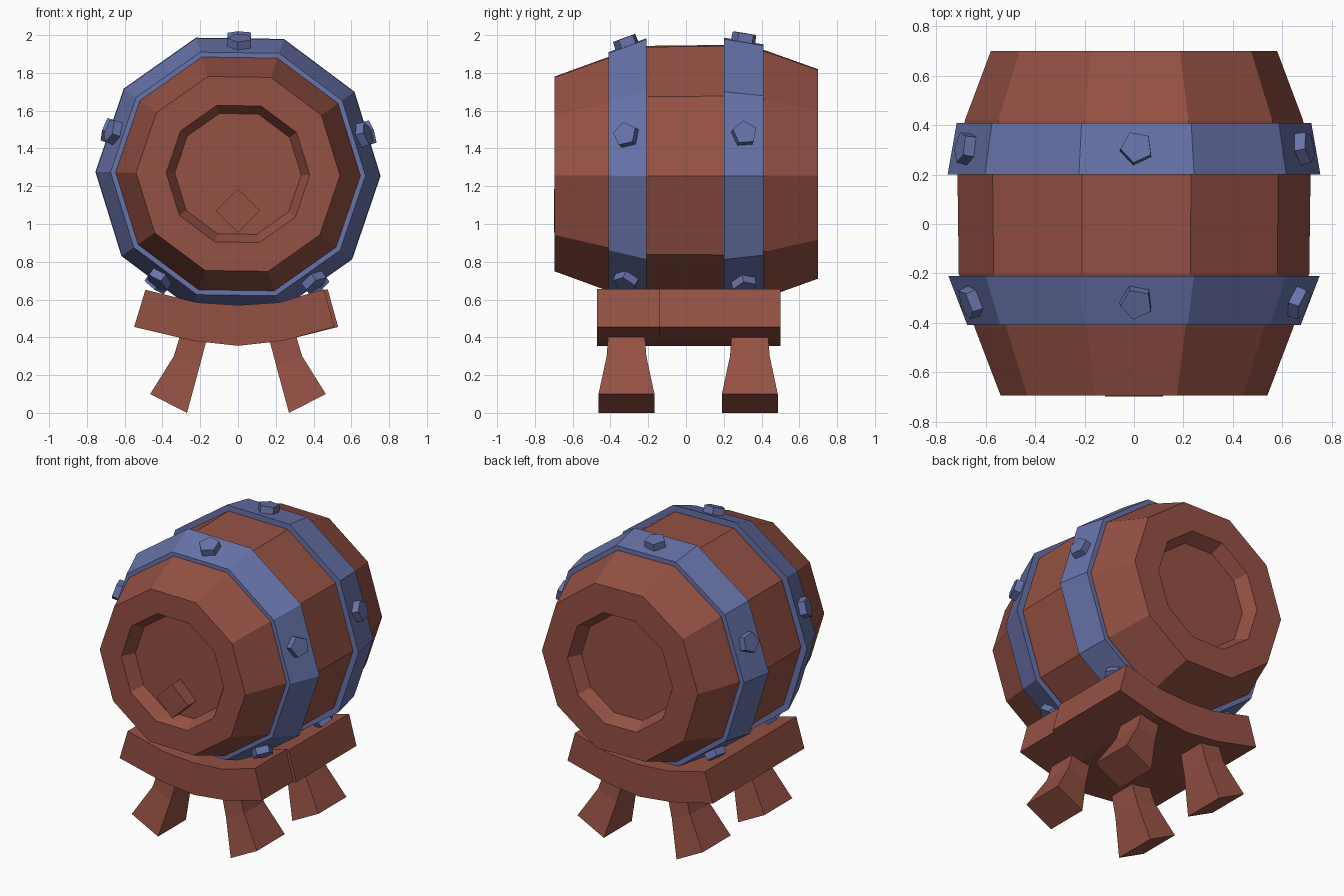
import bpy, bmesh, math
from mathutils import Matrix, Vector

if "Cube" in bpy.data.objects:
    bpy.data.objects.remove(bpy.data.objects["Cube"])

CZ = 1.265                     # height of barrel axis
TWIST = math.radians(-0.8)     # slight roll of the barrel


def material(name, col):
    m = bpy.data.materials.new(name)
    m.diffuse_color = (*col, 1)
    m.use_nodes = True
    m.node_tree.nodes["Principled BSDF"].inputs["Base Color"].default_value = m.diffuse_color
    return m


WOOD = material("red brown wood", (0.30, 0.082, 0.057))
IRON = material("blue iron", (0.137, 0.172, 0.40))


def loft(name, rings, mat, closed=False):
    """Skin equal-length point rings; cap the ends or join them in a loop."""
    bm = bmesh.new()
    vs = [[bm.verts.new(p) for p in r] for r in rings]
    n = len(rings[0])
    pairs = list(zip(vs, vs[1:])) + ([(vs[-1], vs[0])] if closed else [])
    for a, b in pairs:
        for i in range(n):
            j = (i + 1) % n
            bm.faces.new((a[i], a[j], b[j], b[i]))
    if not closed:
        bm.faces.new(vs[0])
        bm.faces.new(vs[-1])
    bmesh.ops.recalc_face_normals(bm, faces=bm.faces)
    me = bpy.data.meshes.new(name)
    bm.to_mesh(me)
    bm.free()
    me.materials.append(mat)
    ob = bpy.data.objects.new(name, me)
    bpy.context.collection.objects.link(ob)
    return ob


def ring(y, r, n=10):
    return [(r * math.cos(TWIST + i * math.tau / n), y,
             CZ + r * math.sin(TWIST + i * math.tau / n)) for i in range(n)]


# Barrel body with a recessed lid at each end
profile = [(-0.61, 0.335), (-0.695, 0.38), (-0.695, 0.54), (-0.42, 0.645), (-0.2, 0.71),
           (0.2, 0.715), (0.42, 0.685), (0.7, 0.58), (0.7, 0.39), (0.615, 0.345)]
loft("barrel_body", [ring(y, r) for y, r in profile], WOOD)

# Diamond plug on the front lid
plug = [(0, 0.955), (0.117, 1.07), (0, 1.185), (-0.117, 1.07)]
loft("barrel_plug", [[(x, y, z) for x, z in plug] for y in (-0.6, -0.698)], WOOD)

# Iron hoops, each with five pentagonal rivets
hoops = {"front": (-0.41, 0.675, -0.21, 0.752), "back": (0.20, 0.755, 0.41, 0.718)}
for label, (y0, r0, y1, r1) in hoops.items():
    loft(f"{label}_hoop", [ring(y0, r0), ring(y1, r1), ring(y1, r1 - 0.055),
                           ring(y0, r0 - 0.055)], IRON, closed=True)
    tilt = math.atan2((r1 - r0) * 0.951, y1 - y0)
    rm = (r0 + r1) / 2 * 0.951
    for k in range(5):
        place = (Matrix.Translation((0, (y0 + y1) / 2, CZ))
                 @ Matrix.Rotation(k * math.tau / 5 - TWIST, 4, 'Y')
                 @ Matrix.Translation((0, 0, rm)) @ Matrix.Rotation(tilt, 4, 'X'))
        rings = []
        for h, r in ((-0.02, 0.07), (0.045, 0.066)):
            rings.append([place @ Vector((r * math.cos(0.75 + i * math.tau / 5),
                                          r * math.sin(0.75 + i * math.tau / 5), h))
                          for i in range(5)])
        loft(f"{label}_rivet_{k + 1}", rings, IRON)

# Curved cradle made of two planks
for label, y0, y1, right in (("front", -0.47, -0.13, -0.02), ("back", -0.14, 0.50, 0.0)):
    outline = [(-0.49, 0.652), (-0.22, 0.585), (0, 0.57), (0.22, 0.585), (0.475 + right, 0.655),
               (0.53 + right, 0.455), (0.24, 0.382), (0, 0.355), (-0.24, 0.382), (-0.55, 0.455)]
    loft(f"{label}_cradle", [[(x, y, z) for x, z in outline] for y in (y0, y1)], WOOD)

# Four splayed legs: inner x, z, outer x, z, half width
sections = [(0.16, 0.41, 0.30, 0.43, 0.095), (0.205, 0.24, 0.34, 0.30, 0.105),
            (0.27, 0.0, 0.465, 0.10, 0.148)]
for side, s in (("left", -1), ("right", 1)):
    for label, y in (("front", -0.315), ("back", 0.338)):
        loft(f"{label}_{side}_leg",
             [[(s * xi, y - w, zi), (s * xo, y - w, zo), (s * xo, y + w, zo), (s * xi, y + w, zi)]
              for xi, zi, xo, zo, w in sections], WOOD)
